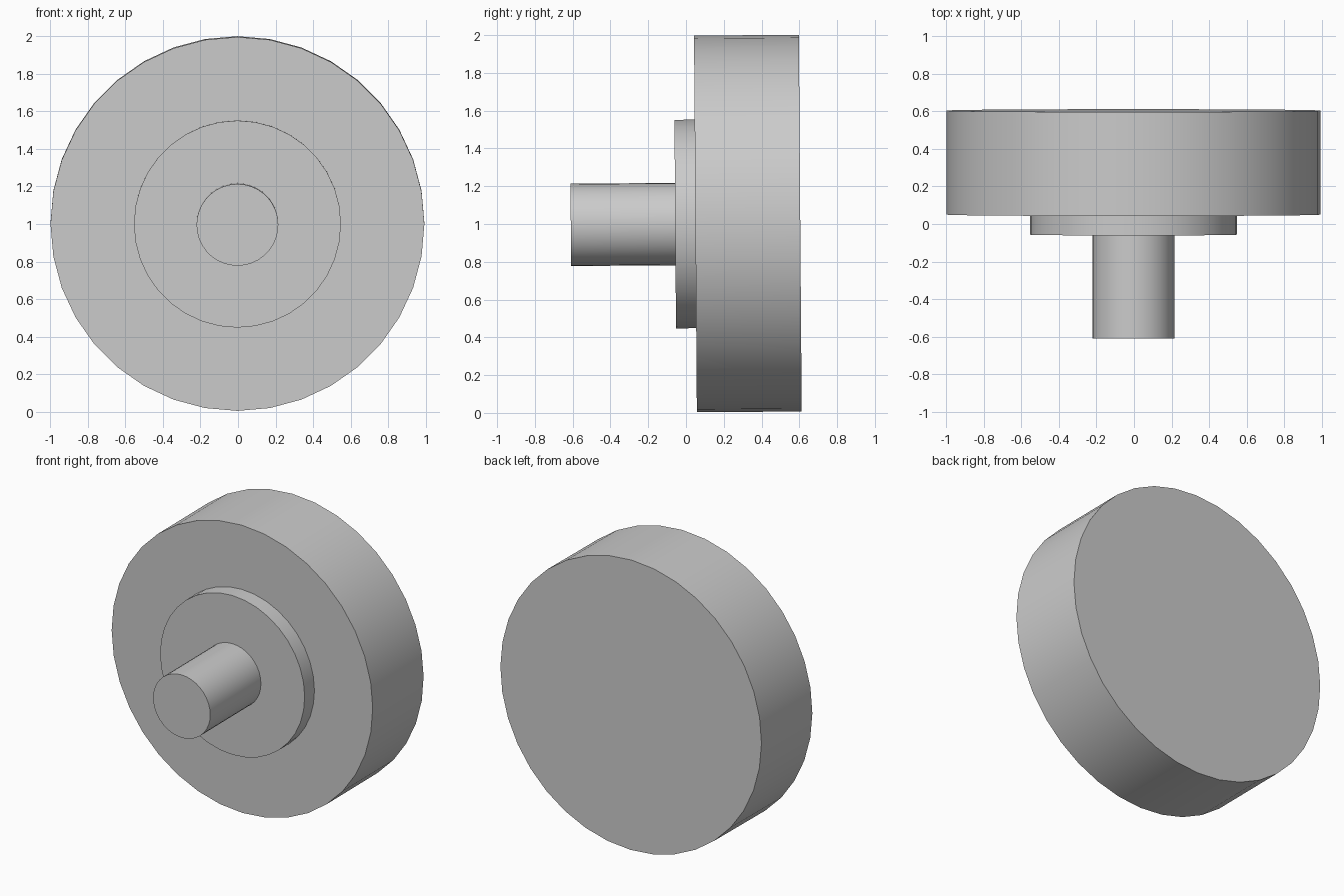
import bpy
from math import radians, pi
from mathutils import Matrix

cube = bpy.data.objects.get("Cube")
if cube:
    bpy.data.objects.remove(cube, do_unlink=True)

# One plain grey for every part
grey = bpy.data.materials.new("plain grey")
grey.use_nodes = True
colour = (0.6, 0.6, 0.6, 1)
grey.diffuse_color = colour
grey.node_tree.nodes["Principled BSDF"].inputs["Base Color"].default_value = colour

# The shared axis runs front to back and leans very slightly forward
LEAN = (Matrix.Translation((-0.003, 0, 1.0))
        @ Matrix.Rotation(radians(0.43), 4, "X"))


def disc(name, radius, front, back, sides=36):
    """Smooth cylinder on the shared axis, between two depths."""
    bpy.ops.mesh.primitive_cylinder_add(
        vertices=sides, radius=radius, depth=back - front)
    part = bpy.context.object
    part.name = name
    part.data.materials.append(grey)
    part.matrix_world = (LEAN @ Matrix.Translation((0, (front + back) / 2, 0))
                         @ Matrix.Rotation(pi / 2, 4, "X"))
    bpy.ops.object.shade_smooth_by_angle(angle=radians(30))
    return part


# Wheel at the back, collar in the middle, shaft at the front
disc("wheel", 0.997, 0.05, 0.605)
disc("collar", 0.552, -0.057, 0.05)
disc("shaft", 0.218, -0.61, -0.057)
